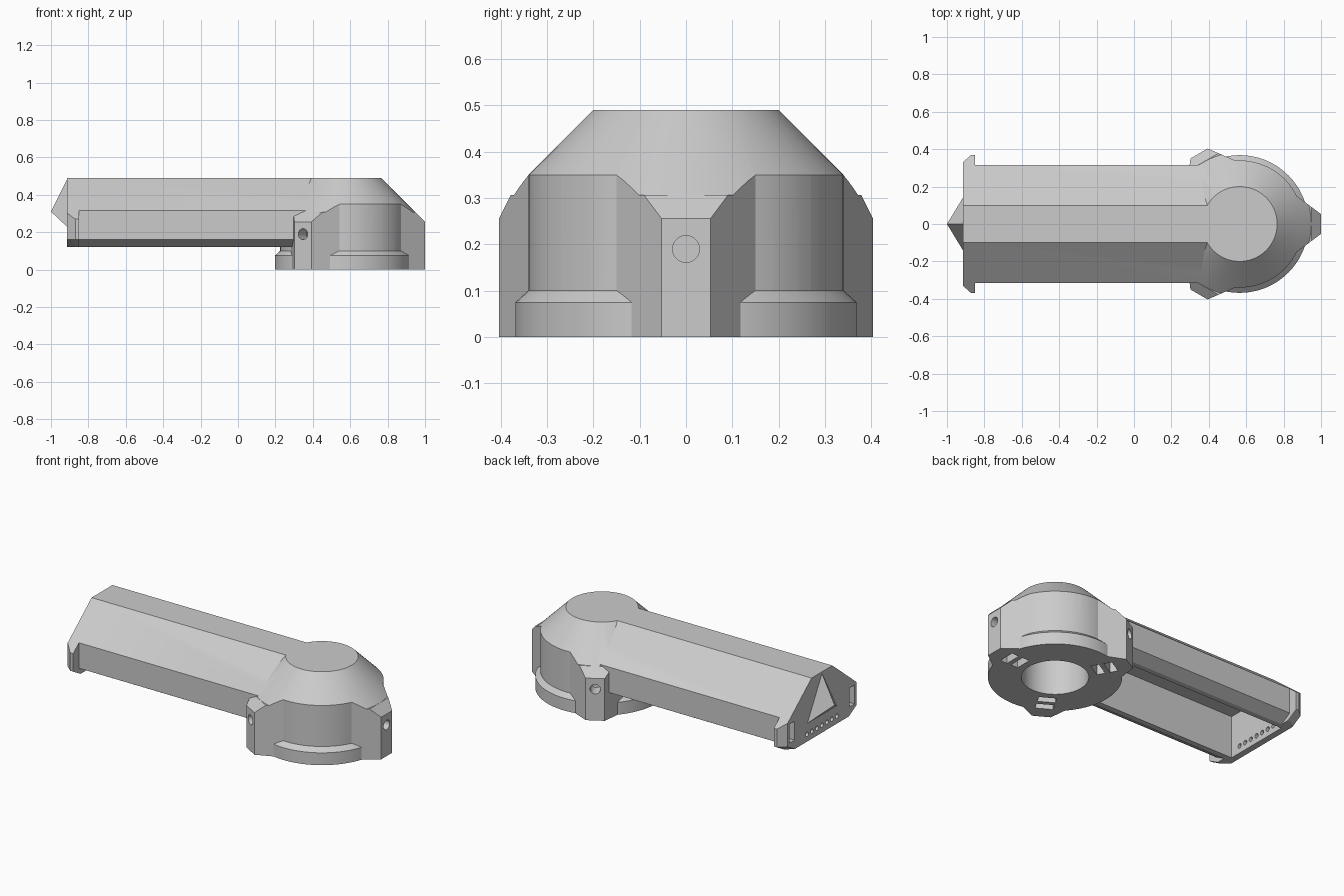
import bpy, bmesh, math

if "Cube" in bpy.data.objects:
    bpy.data.objects.remove(bpy.data.objects["Cube"])

HEAD_X = 0.565
WALL = 0.315

grey = bpy.data.materials.new("plain_grey")
grey.use_nodes = True
grey.diffuse_color = (0.6, 0.6, 0.6, 1)
grey.node_tree.nodes["Principled BSDF"].inputs["Base Color"].default_value = (0.6, 0.6, 0.6, 1)


def loft(name, rings):
    """Closed solid through a list of equal-length point rings."""
    bm = bmesh.new()
    rows = [[bm.verts.new(p) for p in ring] for ring in rings]
    n = len(rows[0])
    for a, b in zip(rows, rows[1:]):
        for i in range(n):
            j = (i + 1) % n
            bm.faces.new((a[i], a[j], b[j], b[i]))
    bm.faces.new(rows[0][::-1])
    bm.faces.new(rows[-1])
    bmesh.ops.remove_doubles(bm, verts=bm.verts, dist=1e-5)
    bmesh.ops.recalc_face_normals(bm, faces=bm.faces)
    mesh = bpy.data.meshes.new(name)
    bm.to_mesh(mesh)
    bm.free()
    mesh.materials.append(grey)
    obj = bpy.data.objects.new(name, mesh)
    bpy.context.collection.objects.link(obj)
    return obj


def lathe(name, profile, steps=96):
    angles = [2 * math.pi * i / steps for i in range(steps)]
    return loft(name, [[(HEAD_X + r * math.cos(a), r * math.sin(a), z) for a in angles]
                       for r, z in profile])


def radial(angle, a, t, z):
    """Point at distance a out from the head axis and t sideways."""
    c, s = math.cos(angle), math.sin(angle)
    return (HEAD_X + a * c - t * s, a * s + t * c, z)


def box(name, x0, x1, y0, y1, z0, z1, angle=None):
    rings = [[(x0, y0, z), (x1, y0, z), (x1, y1, z), (x0, y1, z)] for z in (z0, z1)]
    if angle is not None:
        rings = [[radial(angle, *p) for p in ring] for ring in rings]
    return loft(name, rings)


def rod(name, x0, x1, y, z, r, angle=None):
    turns = [2 * math.pi * i / 24 for i in range(24)]
    rings = [[(x, y + r * math.cos(a), z + r * math.sin(a)) for a in turns] for x in (x0, x1)]
    if angle is not None:
        rings = [[radial(angle, *p) for p in ring] for ring in rings]
    return loft(name, rings)


def combine(target, tool, operation):
    """Apply a boolean and discard the tool object."""
    mod = target.modifiers.new("cut", "BOOLEAN")
    mod.operation, mod.object, mod.solver = operation, tool, "EXACT"
    bpy.context.view_layer.objects.active = target
    bpy.ops.object.modifier_apply(modifier=mod.name)
    bpy.data.objects.remove(tool)


def mirrored(half, x):
    return [(x, y, z) for y, z in half] + [(x, -y, z) for y, z in reversed(half)]


def arm_section(x, wide):
    roof = WALL - (wide - WALL) * (0.49 - WALL) / (WALL - 0.1)
    return mirrored([(0.1, 0.49), (WALL, WALL), (wide, roof), (wide, 0.16),
                     (wide - 0.07, 0.12), (WALL - 0.07, 0.12)], x)


# Arm with flared ears at the far end and a square channel underneath
housing = loft("housing", [arm_section(x, w) for x, w in (
    (-0.915, 0.33), (-0.87, 0.37), (-0.85, 0.37), (-0.85, WALL), (0.45, WALL))])
combine(housing, box("channel", -0.876, 0.32, -0.212, 0.212, 0.05, 0.38), "DIFFERENCE")

# Pointed nose on the end wall
base = [(0, 0.48), (0.14, 0.23), (-0.14, 0.23)]
nose = loft("nose", [[(-0.9, y, z) for y, z in base], [(-0.915, y, z) for y, z in base],
                     [(-1, 0, 0.31)] * 3])
combine(housing, nose, "UNION")

# Vent row and ear slots in the end wall
for i in range(-3, 4):
    combine(housing, rod("vent", -0.95, -0.85, i * 0.048, 0.165, 0.014), "DIFFERENCE")
for y in (-0.288, 0.288):
    combine(housing, box("ear_slot", -0.95, -0.86, y - 0.025, y + 0.025, 0.175, 0.29),
            "DIFFERENCE")

# Round head with three lugs, trimmed by a cone and a flat chamfer on each lug
head = lathe("head", [(0.34, 0), (0.34, 0.49)])
trim = lathe("trim", [(0.52, -0.1), (0.52, 0.17), (0.2, 0.49)])
lug_angles = [2 * math.pi * i / 3 for i in range(3)]
plan = [(0.2, -0.15), (0.305, -0.15), (0.435, -0.053), (0.435, 0.053), (0.305, 0.15), (0.2, 0.15)]
chamfer = [(0.2, -0.05), (0.51, -0.05), (0.51, 0.181), (0.384, 0.307), (0.2, 0.307)]
for angle in lug_angles:
    lug = loft("lug", [[radial(angle, a, t, z) for a, t in plan] for z in (0, 0.45)])
    combine(head, lug, "UNION")
    wedge = loft("wedge", [[radial(angle, a, t, z) for a, z in chamfer] for t in (-0.16, 0.16)])
    combine(trim, wedge, "UNION")
combine(head, trim, "INTERSECT")

# Wider foot ring
combine(head, lathe("foot_ring", [(0.368, 0), (0.368, 0.075), (0.334, 0.106)]), "UNION")
combine(housing, head, "UNION")

# Central bore, screw holes and nut slots
combine(housing, lathe("bore", [(0.185, -0.1), (0.185, 0.38)]), "DIFFERENCE")
for angle in lug_angles:
    combine(housing, rod("screw_hole", 0.25, 0.5, 0, 0.19, 0.029, angle), "DIFFERENCE")
    for r in (0.25, 0.325):
        combine(housing, box("nut_slot", r - 0.024, r + 0.024, -0.05, 0.05, -0.1, 0.225, angle),
                "DIFFERENCE")

bpy.ops.object.select_all(action="DESELECT")
housing.select_set(True)
bpy.context.view_layer.objects.active = housing
bpy.ops.object.shade_smooth_by_angle(angle=math.radians(25))
